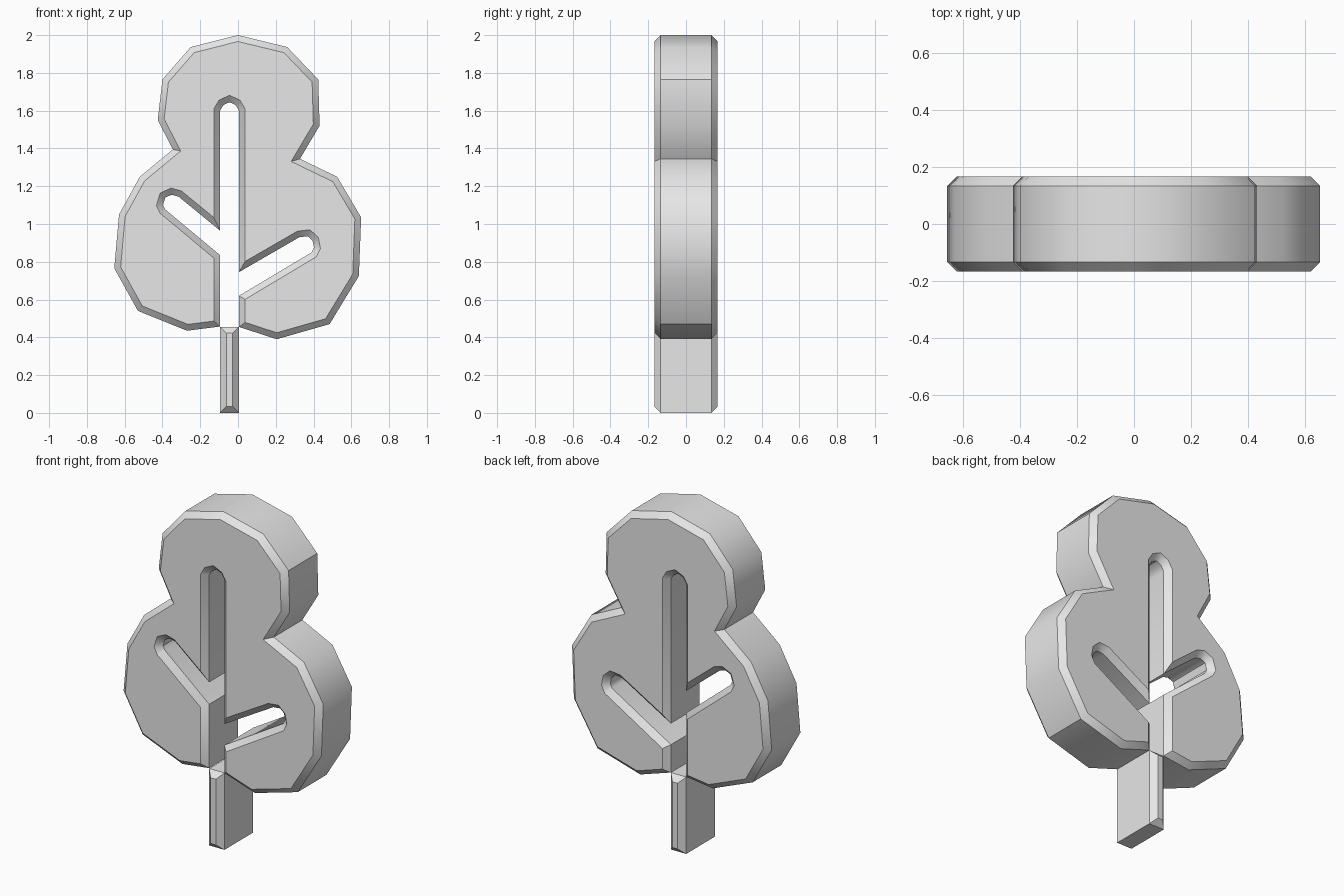
import bpy, bmesh, math
from mathutils import Vector

DEPTH = 0.167    # half thickness
CHAMFER = 0.033  # edge chamfer

cube = bpy.data.objects.get("Cube")
if cube:
    bpy.data.objects.remove(cube, do_unlink=True)

grey = bpy.data.materials.new("light grey")
grey.use_nodes = True
grey.diffuse_color = (0.8, 0.8, 0.8, 1)
grey.node_tree.nodes["Principled BSDF"].inputs["Base Color"].default_value = (0.8, 0.8, 0.8, 1)


def inset(points, amount):
    """Mitred inward offset of a counterclockwise outline."""
    result = []
    for i, p in enumerate(points):
        a = (p - points[i - 1]).normalized()
        b = (points[(i + 1) % len(points)] - p).normalized()
        na, nb = Vector((-a.y, a.x)), Vector((-b.y, b.x))
        result.append(p + (na + nb) * amount / (1 + na.dot(nb)))
    return result


def chamfered_slab(name, outline):
    """Extrude an x-z outline along y, with chamfered front and back rims."""
    outer = [Vector(p) for p in outline]
    inner = inset(outer, CHAMFER)
    sections = [(inner, -DEPTH), (outer, CHAMFER - DEPTH),
                (outer, DEPTH - CHAMFER), (inner, DEPTH)]
    bm = bmesh.new()
    rings = [[bm.verts.new((p.x, y, p.y)) for p in pts] for pts, y in sections]
    for r, s in zip(rings, rings[1:]):
        for i in range(len(r)):
            bm.faces.new((r[i - 1], r[i], s[i], s[i - 1]))
    bm.faces.new(rings[0])
    bm.faces.new(rings[-1][::-1])
    bmesh.ops.recalc_face_normals(bm, faces=bm.faces)
    mesh = bpy.data.meshes.new(name)
    bm.to_mesh(mesh)
    bm.free()
    mesh.materials.append(grey)
    obj = bpy.data.objects.new(name, mesh)
    bpy.context.collection.objects.link(obj)
    bpy.ops.object.select_all(action='DESELECT')
    obj.select_set(True)
    bpy.context.view_layer.objects.active = obj
    bpy.ops.object.shade_smooth_by_angle(angle=math.radians(40))
    return obj


LEFT, RIGHT = -0.095, 0.005  # trunk and slot sides

# Slot edge, running up the +x side and down the -x side
right_branch = [(RIGHT, 0.62), (0.39, 0.85), (0.402, 0.875), (0.395, 0.912),
                (0.37, 0.935), (0.325, 0.93), (RIGHT, 0.745)]
stem_top = [(RIGHT, 1.6), (-0.013, 1.63), (-0.045, 1.645), (-0.077, 1.63), (LEFT, 1.6)]
left_branch = [(LEFT, 0.965), (-0.315, 1.145), (-0.352, 1.155), (-0.385, 1.14),
               (-0.397, 1.1), (-0.385, 1.077), (LEFT, 0.835)]
slot = [(RIGHT, 0.455)] + right_branch + stem_top + left_branch + [(LEFT, 0.457)]

# Canopy rim, from the lower -x lobe over the top to the lower +x lobe
rim = [(-0.27, 0.435), (-0.53, 0.54), (-0.655, 0.765), (-0.63, 1.05), (-0.52, 1.25),
       (-0.345, 1.395), (-0.425, 1.55), (-0.4, 1.765), (-0.25, 1.937), (0, 2),
       (0.26, 1.937), (0.425, 1.765), (0.432, 1.52), (0.328, 1.345), (0.525, 1.25),
       (0.652, 1.035), (0.64, 0.725), (0.485, 0.47), (0.205, 0.39)]

chamfered_slab("canopy", (slot + rim)[::-1])
chamfered_slab("trunk", [(LEFT, 0), (RIGHT, 0), (RIGHT, 0.455), (LEFT, 0.455)])
